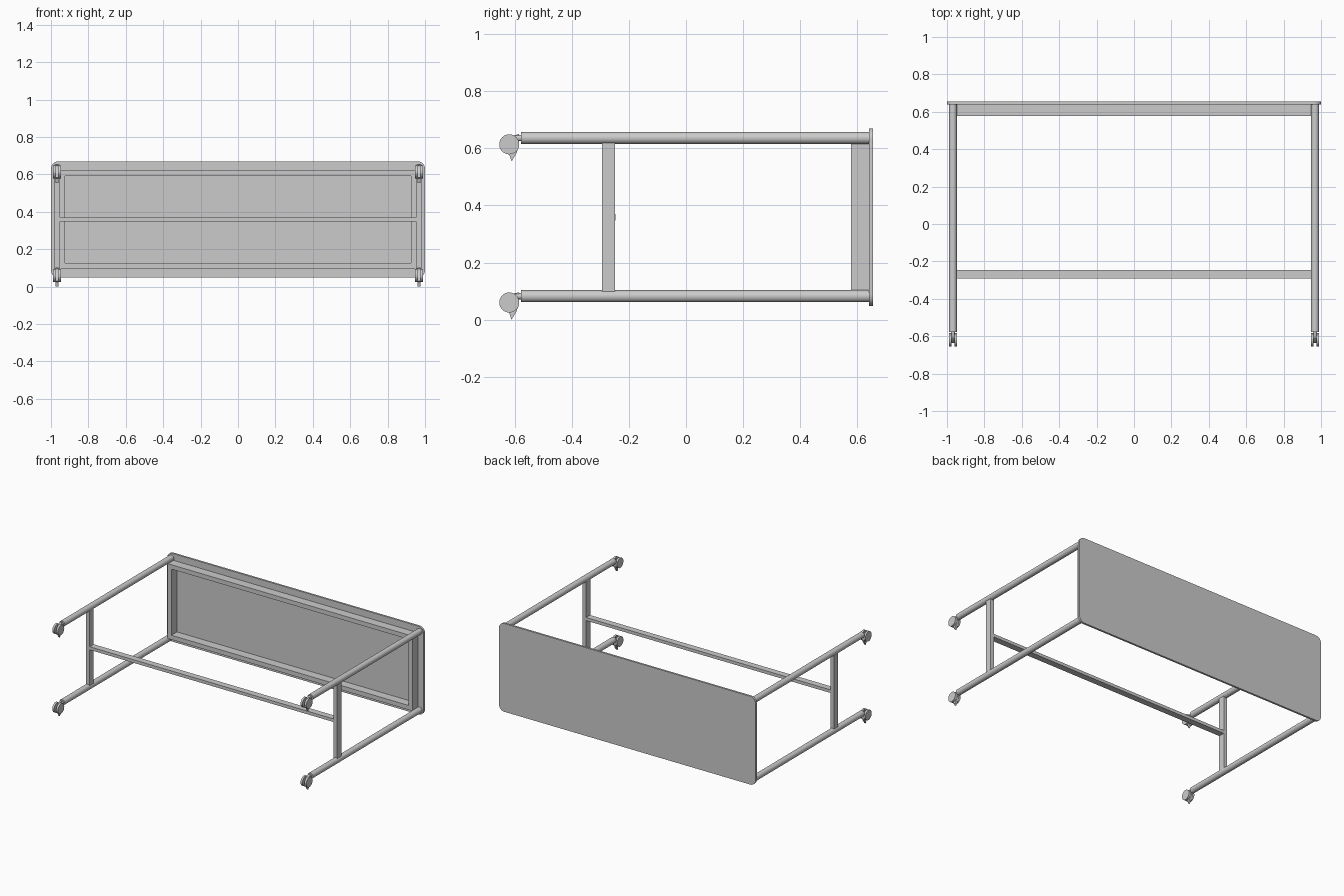
import bpy, bmesh, math
from mathutils import Matrix, Vector

if "Cube" in bpy.data.objects:
    bpy.data.objects.remove(bpy.data.objects["Cube"])

CZ = 0.359            # height of the table's centre line (it lies on its side)
LEG_X, LEG_DZ, LEG_R = 0.968, 0.277, 0.021


def finish(name, bm, smooth=False):
    bmesh.ops.recalc_face_normals(bm, faces=bm.faces)
    me = bpy.data.meshes.new(name)
    bm.to_mesh(me)
    bm.free()
    ob = bpy.data.objects.new(name, me)
    bpy.context.collection.objects.link(ob)
    if smooth:
        bpy.ops.object.select_all(action='DESELECT')
        ob.select_set(True)
        bpy.context.view_layer.objects.active = ob
        bpy.ops.object.shade_smooth_by_angle(angle=math.radians(35))
    return ob


def box(name, x0, x1, y0, y1, z0, z1):
    bm = bmesh.new()
    bmesh.ops.create_cube(bm, size=1)
    bmesh.ops.scale(bm, verts=bm.verts, vec=(x1 - x0, y1 - y0, z1 - z0))
    bmesh.ops.translate(bm, verts=bm.verts,
                        vec=((x0 + x1) / 2, (y0 + y1) / 2, (z0 + z1) / 2))
    return finish(name, bm)


def cylinder(name, axis, r, a, b, centre, segs=32):
    """Cylinder along x or y from a to b; centre gives the other two coordinates."""
    bm = bmesh.new()
    bmesh.ops.create_cone(bm, cap_ends=True, segments=segs, radius1=r, radius2=r, depth=b - a)
    mid = (a + b) / 2
    if axis == 'X':
        rot, loc = Matrix.Rotation(math.pi / 2, 4, 'Y'), Vector((mid, *centre))
    else:
        rot, loc = Matrix.Rotation(math.pi / 2, 4, 'X'), Vector((centre[0], mid, centre[1]))
    bm.transform(Matrix.Translation(loc) @ rot)
    return finish(name, bm, True)


def extrude(name, pts, vec, smooth=False):
    bm = bmesh.new()
    f = bm.faces.new([bm.verts.new(p) for p in pts])
    r = bmesh.ops.extrude_face_region(bm, geom=[f], use_keep_orig=True)
    bmesh.ops.translate(bm, vec=vec,
                        verts=[v for v in r['geom'] if isinstance(v, bmesh.types.BMVert)])
    return finish(name, bm, smooth)


# table top with rounded corners
R, HX, HZ = 0.04, 1.0, 0.311
outline = []
for k, (sx, sz) in enumerate([(1, 1), (-1, 1), (-1, -1), (1, -1)]):
    for i in range(9):
        a = math.pi / 2 * (k + i / 8)
        outline.append((sx * (HX - R) + R * math.cos(a), 0.640,
                        CZ + sz * (HZ - R) + R * math.sin(a)))
extrude("table_top", outline, (0, 0.014, 0), True)

# apron frame under the top
for s, side in ((-1, "lower"), (1, "upper")):
    z0, z1 = sorted((CZ + s * 0.233, CZ + s * 0.264))
    box(f"apron_long_{side}", -0.955, 0.955, 0.578, 0.640, z0, z1)
for s, side in ((-1, "left"), (1, "right")):
    x0, x1 = sorted((s * 0.924, s * 0.955))
    box(f"apron_end_{side}", x0, x1, 0.578, 0.640, CZ - 0.233, CZ + 0.233)

# H-shaped bracing
for s, side in ((-1, "left"), (1, "right")):
    box(f"cross_bar_{side}", s * 0.966 - 0.014, s * 0.966 + 0.014, -0.295, -0.248,
        CZ - LEG_DZ + 0.012, CZ + LEG_DZ - 0.012)
box("long_stretcher", -0.953, 0.953, -0.292, -0.247, CZ - 0.011, CZ + 0.011)

# side profile of the caster housing with brake lever, relative to the axle (y, z)
HOUSING = [(-0.015, -0.012), (-0.005, 0.012), (0.012, 0.03), (0.034, 0.036), (0.034, 0.008),
           (0.027, 0.0), (0.03, -0.018), (0.024, -0.034), (0.008, -0.06), (0.0, -0.036),
           (-0.018, -0.03)]

# legs and twin-wheel casters
for sx, side in ((-1, "left"), (1, "right")):
    for sz, lev in ((-1, "lower"), (1, "upper")):
        tag = f"{side}_{lev}"
        x, z = sx * LEG_X, CZ + sz * LEG_DZ
        cylinder(f"leg_{tag}", 'Y', LEG_R, -0.577, 0.640, (x, z))
        cylinder(f"caster_stem_{tag}", 'Y', 0.011, -0.600, -0.575, (x, z), 20)
        wy, wz = -0.619, z - 0.022
        for w in (-1, 1):
            a, b = sorted((x + w * 0.008, x + w * 0.022))
            cylinder(f"caster_wheel_{tag}_{'inner' if w * sx < 0 else 'outer'}",
                     'X', 0.035, a, b, (wy, wz))
        cylinder(f"caster_axle_{tag}", 'X', 0.008, x - 0.01, x + 0.01, (wy, wz), 16)
        extrude(f"caster_housing_{tag}",
                [(x - 0.007, wy + p, wz + q) for p, q in HOUSING], (0.014, 0, 0))
